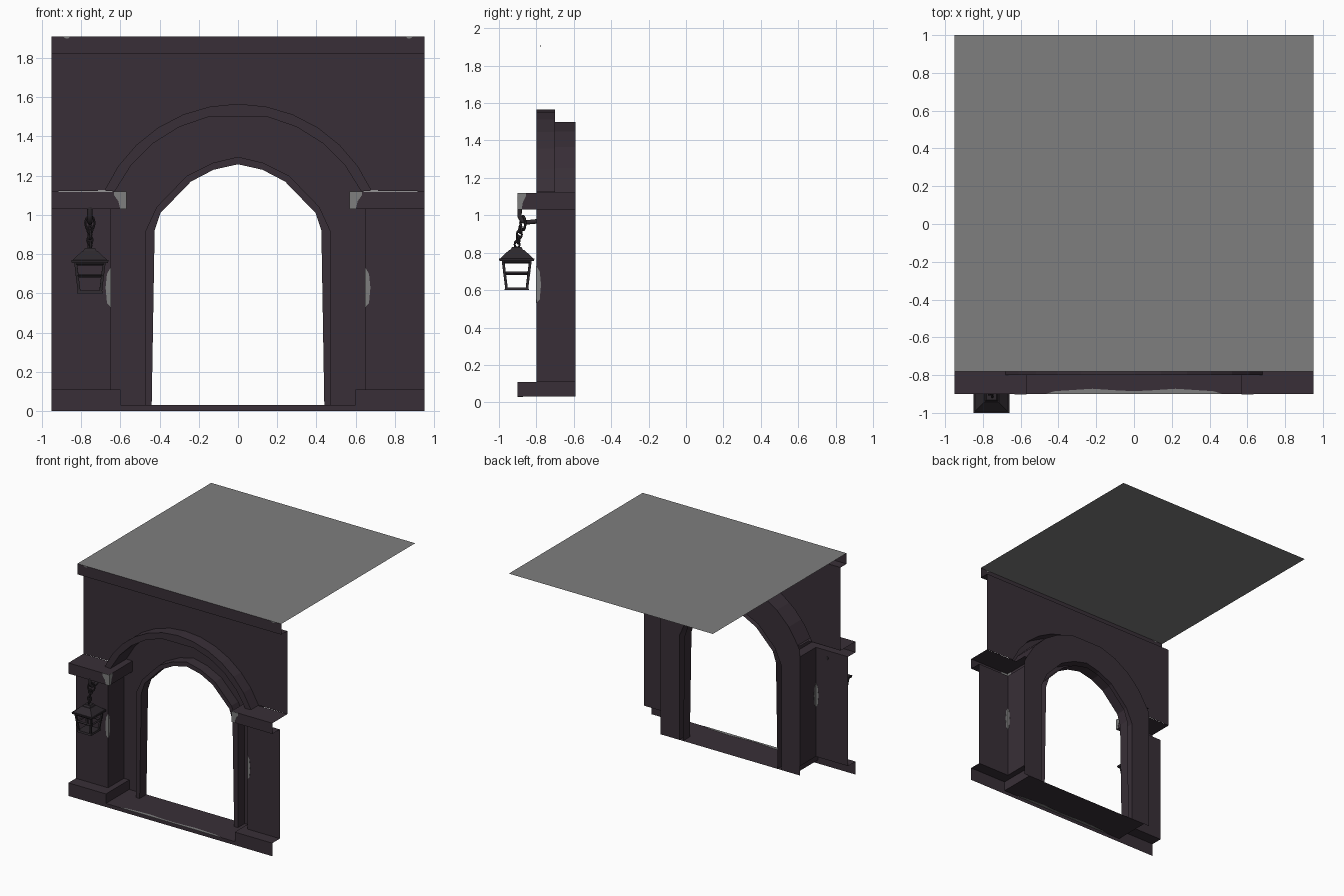
import bpy, bmesh, math
from mathutils import Vector, Matrix

if "Cube" in bpy.data.objects:
    bpy.data.objects.remove(bpy.data.objects["Cube"])


def material(name, rgb):
    m = bpy.data.materials.new(name)
    m.diffuse_color = (*rgb, 1)
    m.use_nodes = True
    m.node_tree.nodes["Principled BSDF"].inputs["Base Color"].default_value = m.diffuse_color
    return m


STONE = material("dark_stone", (0.040, 0.028, 0.038))
GREY = material("plain_grey", (0.21, 0.21, 0.21))
IRON = material("dark_iron", (0.027, 0.022, 0.027))
FRONT, UP, DOWN, INWARD = (0, -1, 0), (0, 0, 1), (0, 0, -1), (-1, 0, 0)


def finish(name, bm, mat, mirror=False):
    me = bpy.data.meshes.new(name)
    bmesh.ops.remove_doubles(bm, verts=bm.verts, dist=1e-4)
    bm.to_mesh(me)
    bm.free()
    me.materials.append(mat)
    ob = bpy.data.objects.new(name, me)
    bpy.context.collection.objects.link(ob)
    if mirror:
        ob.modifiers.new("mirror", 'MIRROR').use_axis = (True, False, False)
    return ob


def shell(name, faces, mat=STONE, mirror=True):
    """Open surface from (points, outward hint) polygons."""
    bm = bmesh.new()
    for pts, hint in faces:
        f = bm.faces.new([bm.verts.new(p) for p in pts])
        f.normal_update()
        if f.normal.dot(Vector(hint)) < 0:
            f.normal_flip()
    return finish(name, bm, mat, mirror)


def at_y(line, y):
    return [(x, y, z) for x, z in line]


def at_z(line, z):
    return [(x, y, z) for x, y in line]


def strip(line, y0, y1, sign):
    """Extrude an x-z line along y; sign chooses away from / toward the arch axis."""
    out = []
    for (xa, za), (xb, zb) in zip(line, line[1:]):
        hint = (sign * ((xa + xb) / 2 + .01), 0, sign * max(0, (za + zb) / 2 - .85))
        out.append(([(xa, y0, za), (xb, y0, zb), (xb, y1, zb), (xa, y1, za)], hint))
    return out


def arc(r, a0, a1, n, cz=0.82):
    t = [math.radians(a0 + (a1 - a0) * i / n) for i in range(n + 1)]
    return [(max(0, r * math.cos(a)), cz + r * math.sin(a)) for a in t]


def rect(x0, x1, z0, z1):
    return [(x0, z0), (x1, z0), (x1, z1), (x0, z1)]


W, YB, YF, YW, YP = 0.95, -0.59, -0.90, -0.70, -0.80
outer = arc(0.746, 24, 90, 6)                       # moulding outer edge
inner = arc(0.696, 25.5, 77.5, 4) + [(0, 1.50)]     # moulding inner edge
frame_out = [(.475, .03), (.475, .91), (.415, 1.04), (.26, 1.20), (.13, 1.265), (0, 1.296)]
frame_in = [(.44, .03), (.425, .92), (.395, 1.01), (.24, 1.17), (.125, 1.23), (0, 1.258)]

# upper wall, cornice and roof sheet
shell("upper_wall", [(at_y([(0, 1.82), (W, 1.82), (W, 1.12)] + outer, YW), FRONT)])
shell("cornice", [(at_y(rect(0, W, 1.82, 1.91), -.78), FRONT),
                  (at_z(rect(0, W, -.78, YW), 1.82), DOWN)])
shell("roof_sheet", [(at_z(rect(-W, W, -.78, 1), 1.91), UP)], GREY, False)

# arch moulding with its outer and inner faces
shell("arch_moulding", [(at_y(outer + inner[::-1], YP), FRONT)]
      + strip(outer, YP, YW, 1) + strip(inner, YP, YB, -1))

# recessed wall around the doorway, and the raised door frame
shell("recess_wall", [(at_y([(.65, .03), (.65, 1.08)] + inner + frame_out[::-1], YB), FRONT)])
shell("door_frame", [(at_y([*a, *b[::-1]], -.68), FRONT) for a, b in
                     zip(zip(frame_out, frame_out[1:]), zip(frame_in, frame_in[1:]))]
      + strip(frame_out, -.68, YB, 1) + strip(frame_in, -.68, YB, -1))


# piers with base and capital blocks
def ledge(x0, y_wall):
    return [(x0, YF), (W, YF), (W, y_wall), (.65, y_wall), (.65, YB), (x0, YB)]


def side(x, y0, z0, z1):
    return [(x, y0, z0), (x, YB, z0), (x, YB, z1), (x, y0, z1)]


shell("pier", [(at_y(rect(.65, W, .11, 1.03), YP), FRONT), (side(.65, YP, .11, 1.03), INWARD)])
shell("pier_base", [(at_y(rect(.60, W, .03, .11), YF), FRONT),
                    (side(.60, YF, .03, .11), INWARD), (at_z(ledge(.60, YP), .11), UP)])
shell("capital", [(at_y(rect(.57, W, 1.03, 1.12), YF), FRONT),
                  (side(.57, YF, 1.03, 1.12), INWARD),
                  (at_z(ledge(.57, YW), 1.12), UP), (at_z(ledge(.57, YP), 1.03), DOWN)])

# threshold
shell("threshold", [(at_y(rect(0, W, 0, .03), YF), FRONT),
                    (at_z(rect(0, .60, YF, YB), .03), UP)])


# worn grey patches: thin plates lying in the stone surfaces
def patch(name, pts, axis):
    bm = bmesh.new()
    n = Vector(axis) * .0015
    f = bm.faces.new([bm.verts.new(Vector(p) - n) for p in pts])
    ext = bmesh.ops.extrude_face_region(bm, geom=[f], use_keep_orig=True)
    bmesh.ops.translate(bm, vec=2 * n, verts=[v for v in ext['geom'] if isinstance(v, bmesh.types.BMVert)])
    bmesh.ops.recalc_face_normals(bm, faces=bm.faces)
    finish(name, bm, GREY, True)


worn = [(0, .53), (.018, .55), (.025, .63), (.018, .70), (0, .73)]
patch("pier_wear_front", [(.65 + d, YP, z) for d, z in worn], FRONT)
patch("pier_wear_side", [(.65, YP + d, z) for d, z in worn], INWARD)
chip = [(0, 1.03), (.03, 1.03), (.04, 1.07), (.062, 1.10), (.062, 1.12), (0, 1.12)]
patch("capital_wear_front", [(.57 + d, YF, z) for d, z in chip], FRONT)
patch("capital_wear_side", [(.57, YF + d * .7, z) for d, z in chip], INWARD)
patch("threshold_wear", at_z([(0, YF), (.47, YF), (.42, -.885), (.22, -.872), (.1, -.88), (0, -.885)], .03), UP)
patch("cornice_wear", at_y([(.855, 1.91), (.895, 1.91), (.88, 1.90), (.865, 1.90)], -.78), FRONT)

# hanging lantern
LX, LY = -0.755, -0.905


def frustum(bm, z0, r0, z1, r1):
    ring = [[bm.verts.new((LX + sx * r, LY + sy * r, z)) for sx, sy in
             ((-1, -1), (1, -1), (1, 1), (-1, 1))] for z, r in ((z0, r0), (z1, r1))]
    bm.faces.new(ring[0][::-1])
    bm.faces.new(ring[1])
    for i in range(4):
        j = (i + 1) % 4
        bm.faces.new((ring[0][i], ring[0][j], ring[1][j], ring[1][i]))


def bar(bm, a, b, r):
    a, b = Vector(a), Vector(b)
    d = b - a
    m = Matrix.Translation((a + b) / 2) @ d.to_track_quat('Z', 'Y').to_matrix().to_4x4()
    bmesh.ops.create_cone(bm, cap_ends=True, segments=4, radius1=r, radius2=r, depth=d.length, matrix=m)


bm = bmesh.new()
for band in ((.755, .092, .77, .095), (.77, .088, .815, .04), (.815, .034, .83, .026)):
    frustum(bm, *band)
finish("lantern_roof", bm, IRON)
bm = bmesh.new()
frustum(bm, .60, .066, .615, .062)
finish("lantern_base", bm, IRON)
bm = bmesh.new()
corners = [(-1, -1), (1, -1), (1, 1), (-1, 1)]
for i, (sx, sy) in enumerate(corners):
    tx, ty = corners[(i + 1) % 4]
    bar(bm, (LX + sx * .055, LY + sy * .055, .612), (LX + sx * .073, LY + sy * .073, .757), .010)
    for z, r in ((.69, .064), (.75, .072)):
        bar(bm, (LX + sx * r, LY + sy * r, z), (LX + tx * r, LY + ty * r, z), .009)
finish("lantern_frame", bm, IRON)


# chain links, and the iron hook under the capital
def link(name, y, z, r, turn):
    bpy.ops.mesh.primitive_torus_add(major_segments=10, minor_segments=6, major_radius=r, minor_radius=.007,
                                     location=(LX, y, z), rotation=(math.pi / 2, 0, turn))
    ob = bpy.context.object
    ob.name = name
    ob.scale = (.85, 1.15, 1)
    ob.data.materials.append(IRON)


link("hook_ring", -.872, .958, .032, .5)
for i in range(4):
    link("chain_link", -.885 - .006 * i, .925 - .027 * i, .017, .4 + i * math.pi / 2)

cu = bpy.data.curves.new("hook", 'CURVE')
cu.dimensions = '3D'
cu.bevel_depth, cu.bevel_resolution, cu.use_fill_caps = .014, 1, True
path = [(-.89, 1.04), (-.89, .995), (-.877, .972), (-.855, .962), (-.795, .968)]
sp = cu.splines.new('POLY')
sp.points.add(len(path) - 1)
for p, (y, z) in zip(sp.points, path):
    p.co = (LX, y, z, 1)
cu.materials.append(IRON)
bpy.context.collection.objects.link(bpy.data.objects.new("hook", cu))
